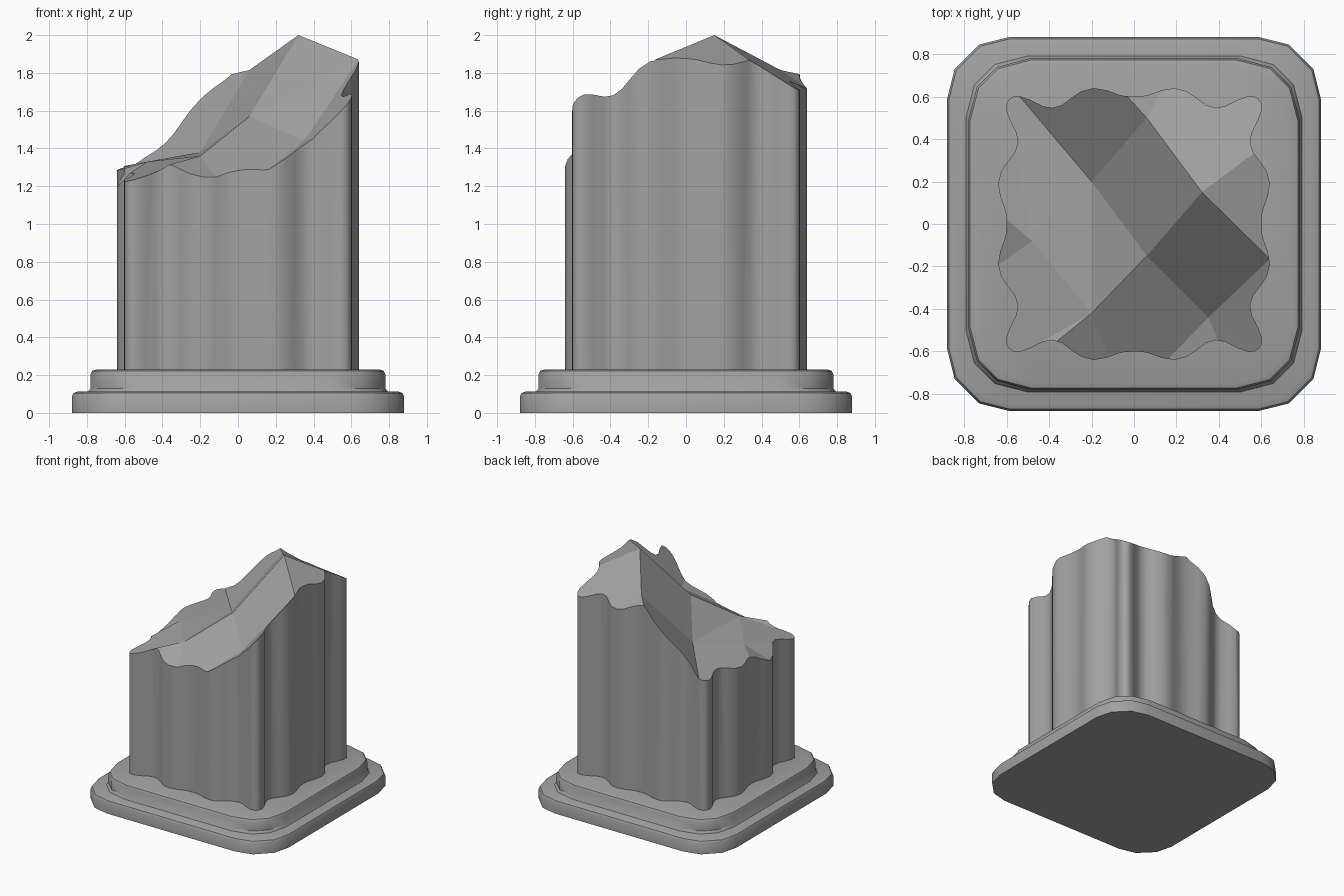
import bpy, bmesh, math
from mathutils import Matrix, Vector
from mathutils.geometry import delaunay_2d_cdt

cube = bpy.data.objects.get("Cube")
if cube:
    bpy.data.objects.remove(cube, do_unlink=True)

stone = bpy.data.materials.new("grey_stone")
stone.use_nodes = True
stone.diffuse_color = (0.36, 0.36, 0.36, 1)
for node in stone.node_tree.nodes:
    if node.type == 'BSDF_PRINCIPLED':
        node.inputs["Base Color"].default_value = stone.diffuse_color
        node.inputs["Roughness"].default_value = 0.8


def make_object(name, bm):
    bmesh.ops.recalc_face_normals(bm, faces=bm.faces)
    mesh = bpy.data.meshes.new(name)
    bm.to_mesh(mesh)
    bm.free()
    mesh.materials.append(stone)
    obj = bpy.data.objects.new(name, mesh)
    bpy.context.collection.objects.link(obj)
    return obj


def smooth(obj, degrees):
    bpy.ops.object.select_all(action='DESELECT')
    obj.select_set(True)
    bpy.context.view_layer.objects.active = obj
    bpy.ops.object.shade_smooth_by_angle(angle=math.radians(degrees))


def four_sides(side):
    """Repeat the points of the back side around the centre."""
    return [Matrix.Rotation(-math.pi / 2 * k, 2) @ Vector(p)
            for k in range(4) for p in side]


def loft(name, outline, levels):
    """Stack scaled copies of an outline; levels are (scale, z)."""
    bm = bmesh.new()
    rings = [[bm.verts.new((p.x * s, p.y * s, z)) for p in outline] for s, z in levels]
    for low, high in zip(rings, rings[1:]):
        for i in range(len(low)):
            j = (i + 1) % len(low)
            bm.faces.new((low[i], low[j], high[j], high[i]))
    bm.faces.new(rings[0])
    bm.faces.new(rings[-1])
    return make_object(name, bm)


# Two stepped base slabs with chamfered corners and rounded rims
def slab(name, half, straight, mid, levels):
    side = [(-straight, half), (straight, half), mid, (mid[1], mid[0])]
    # The last chamfer point of one side leads to the start of the next
    obj = loft(name, four_sides(side), [((half - inset) / half, z) for inset, z in levels])
    smooth(obj, 40)


slab("lower_base", 0.88, 0.59, (0.73, 0.845),
     [(0, 0), (0, 0.085), (0.008, 0.104), (0.03, 0.113)])
slab("upper_base", 0.78, 0.49, (0.645, 0.74),
     [(-0.014, 0.1), (-0.012, 0.115), (0, 0.13), (0, 0.205), (0.008, 0.222), (0.03, 0.23)])

# Fluted shaft: half of one wavy side, mirrored and repeated
half_side = [(0, 0.6), (0.06, 0.605), (0.13, 0.63), (0.19, 0.64), (0.25, 0.625),
             (0.3, 0.59), (0.34, 0.56), (0.385, 0.547), (0.43, 0.555),
             (0.49, 0.585), (0.54, 0.603), (0.57, 0.6), (0.588, 0.588)]
wave = [(-x, y) for x, y in reversed(half_side[1:])] + half_side[:-1]
shaft = loft("broken_shaft", four_sides(wave), [(1, 0.2), (1, 2.2)])

# Faceted fracture surface: named points, joined by creases
points = {
    "peak": (0.32, 0.15, 2.0), "middle": (0.06, -0.15, 1.57),
    "west": (-0.2, 0.2, 1.38), "north": (0.06, 0.5, 1.815),
    "south": (-0.2, -0.42, 1.36), "dip": (0.35, -0.44, 1.44),
    "ledge": (-0.48, -0.08, 1.33), "east": (0.64, -0.165, 1.87),
    "nw_rim": (-0.64, 0.72, 1.3), "n_rim": (-0.15, 0.73, 1.765),
    "nne_rim": (0.2, 0.75, 1.65), "ne_rim": (0.72, 0.72, 1.62),
    "ene_rim": (0.76, 0.48, 1.762), "e_rim": (0.8, -0.3, 1.81),
    "se_rim": (0.75, -0.75, 1.77), "sse_rim": (0.48, -0.75, 1.47),
    "s_rim": (0.06, -0.74, 1.207), "ssw_rim": (-0.06, -0.75, 1.18),
    "sw_edge": (-0.52, -0.68, 1.27), "sw_rim": (-0.72, -0.72, 1.17),
    "wsw_rim": (-0.75, -0.27, 1.1), "w_rim": (-0.75, 0.15, 1.25),
}
creases = {
    "peak": ["middle", "north", "ene_rim", "east"],
    "middle": ["west", "south", "dip"],
    "west": ["north", "nw_rim", "ledge", "south"],
    "north": ["n_rim", "nne_rim", "ne_rim"],
    "east": ["dip", "ene_rim", "e_rim", "se_rim"],
    "dip": ["se_rim", "sse_rim", "s_rim", "south"],
    "south": ["s_rim", "ssw_rim", "sw_edge", "sw_rim", "ledge"],
    "ledge": ["sw_rim", "wsw_rim", "w_rim", "nw_rim"],
}
names = list(points)
links = [(names.index(a), names.index(b)) for a, ends in creases.items() for b in ends]
flat, _, tris, origin, _, _ = delaunay_2d_cdt(
    [Vector(p[:2]) for p in points.values()], links, [], 0, 0.0001)

# Thicken the fracture upwards into a cutter
bm = bmesh.new()
verts = [bm.verts.new((p.x, p.y, points[names[origin[i][0]]][2])) for i, p in enumerate(flat)]
for tri in tris:
    bm.faces.new([verts[i] for i in tri])
raised = bmesh.ops.extrude_face_region(bm, geom=bm.faces[:], use_keep_orig=True)
for item in raised["geom"]:
    if isinstance(item, bmesh.types.BMVert):
        item.co.z = 3
cutter = make_object("fracture_cutter", bm)
cutter.hide_render = True

# Break the top off the shaft and bake the result
cut = shaft.modifiers.new("fracture", 'BOOLEAN')
cut.operation = 'DIFFERENCE'
cut.solver = 'EXACT'
cut.object = cutter
bpy.context.view_layer.update()
graph = bpy.context.evaluated_depsgraph_get()
broken = bpy.data.meshes.new_from_object(shaft.evaluated_get(graph))
shaft.modifiers.clear()
shaft.data = broken
bpy.data.objects.remove(cutter, do_unlink=True)

# Smooth flutes, flat fracture facets
smooth(shaft, 35)
for face in broken.polygons:
    if abs(face.normal.z) > 0.05:
        face.use_smooth = False
